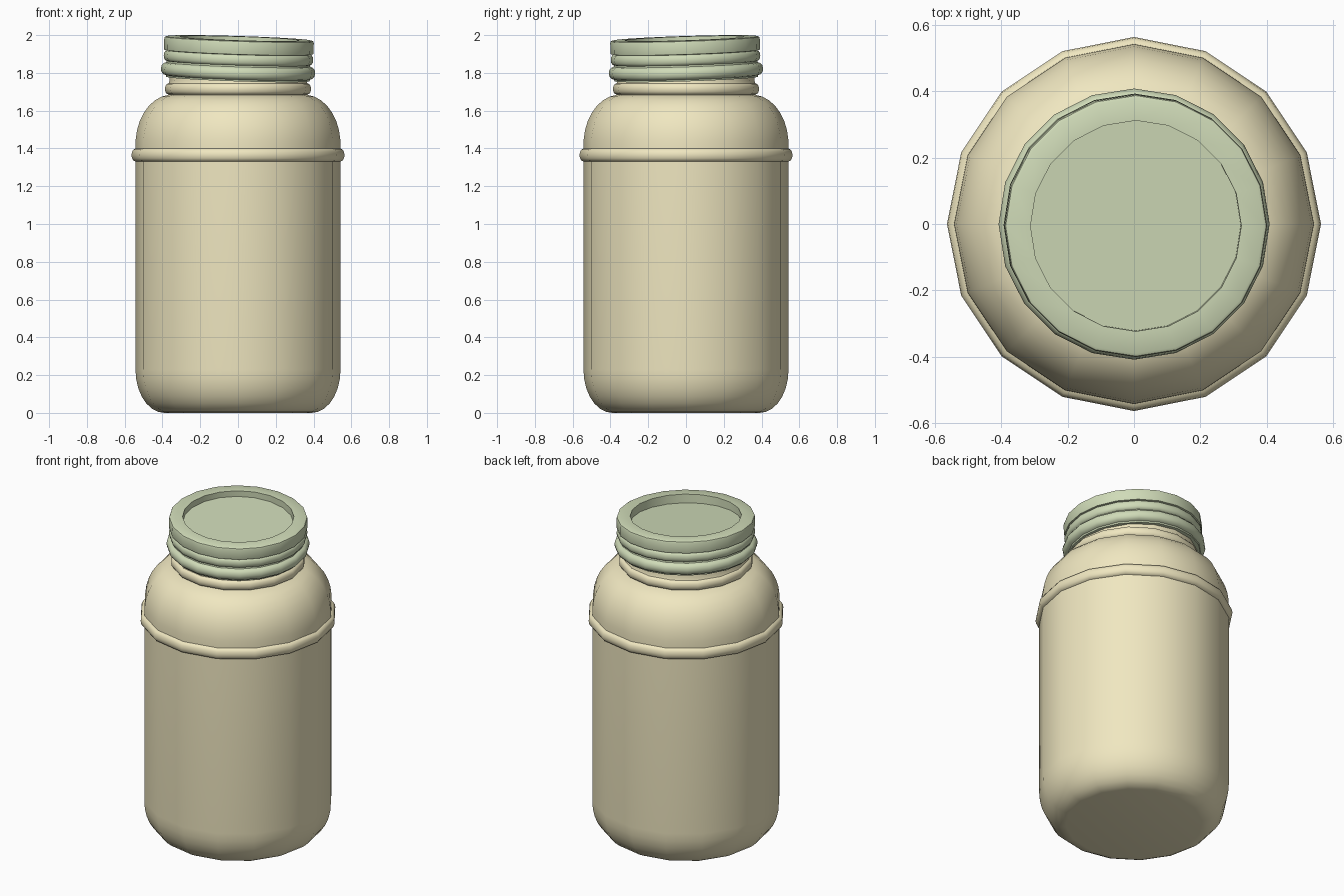
import bpy, bmesh, math
from mathutils import Matrix, Vector

if "Cube" in bpy.data.objects:
    bpy.data.objects.remove(bpy.data.objects["Cube"])


def material(name, rgb):
    m = bpy.data.materials.new(name)
    m.diffuse_color = (*rgb, 1)
    m.use_nodes = True
    m.node_tree.nodes["Principled BSDF"].inputs["Base Color"].default_value = m.diffuse_color
    return m


def bead(r, z, out, half, n=6):
    """Half-round bulge going upward on a wall of radius r."""
    return [(r + out * math.cos(a), z + half * math.sin(a))
            for a in (-math.pi / 2 + math.pi * i / n for i in range(n + 1))]


def arc(cr, cz, rr, rz, a0, a1, n=7):
    """Elliptic quarter arc in the profile plane, angles in degrees."""
    return [(cr + rr * math.cos(a), cz + rz * math.sin(a))
            for a in (math.radians(a0 + (a1 - a0) * i / n) for i in range(n + 1))]


def lathe(name, profile, sides, mat, angle=40):
    """Spin a (radius, z) profile; open ends are capped with flat faces."""
    bm = bmesh.new()
    rings = []
    for r, z in profile:
        rings.append([bm.verts.new((r * math.cos(t), r * math.sin(t), z))
                      for t in (2 * math.pi * i / sides for i in range(sides))])
    for a, b in zip(rings, rings[1:]):
        for i in range(sides):
            j = (i + 1) % sides
            bm.faces.new((a[i], a[j], b[j], b[i]))
    bm.faces.new(rings[0][::-1])
    bm.faces.new(rings[-1])
    bmesh.ops.recalc_face_normals(bm, faces=bm.faces)
    me = bpy.data.meshes.new(name)
    bm.to_mesh(me)
    bm.free()
    ob = bpy.data.objects.new(name, me)
    bpy.context.collection.objects.link(ob)
    me.materials.append(mat)
    bpy.ops.object.select_all(action='DESELECT')
    ob.select_set(True)
    bpy.context.view_layer.objects.active = ob
    bpy.ops.object.shade_smooth_by_angle(angle=math.radians(angle))
    return ob


cream = material("cream", (0.87, 0.80, 0.53))
green = material("green", (0.63, 0.71, 0.48))

# Jar: rounded base, straight wall, raised band, shoulder, neck bead and neck
jar = arc(0.39, 0.23, 0.153, 0.23, -90, 0)
jar += bead(0.543, 1.365, 0.021, 0.034)
jar += arc(0.35, 1.42, 0.193, 0.265, 5, 85)
jar += bead(0.367, 1.715, 0.02, 0.03)
jar += [(0.362, 1.76), (0.362, 1.88)]
lathe("jar", jar, 16, cream)

# Screw band: two round ridges, a plain collar, a flat rim and a recess
tilt = (Matrix.Translation((0, 0, 1.8)) @ Matrix.Rotation(0.032, 4, 'X')
        @ Matrix.Rotation(0.032, 4, 'Y'))
band = [(0.365, -0.033), (0.38, -0.033)]
band += bead(0.382, 0.010, 0.027, 0.034)
band += bead(0.380, 0.080, 0.016, 0.028)
band += [(0.394, 0.110), (0.396, 0.116), (0.396, 0.170), (0.393, 0.179),
         (0.385, 0.183), (0.318, 0.183), (0.318, 0.11)]
lathe("screw_band", band, 20, green).matrix_world = tilt

# Lid disc, tipped a little further inside the band
disc = lathe("lid_disc", [(0.325, -0.012), (0.325, 0.0)], 20, green)
disc.matrix_world = (tilt @ Matrix.Translation((0, 0, 0.138))
                     @ Matrix.Rotation(0.02, 4, 'X') @ Matrix.Rotation(0.02, 4, 'Y'))
